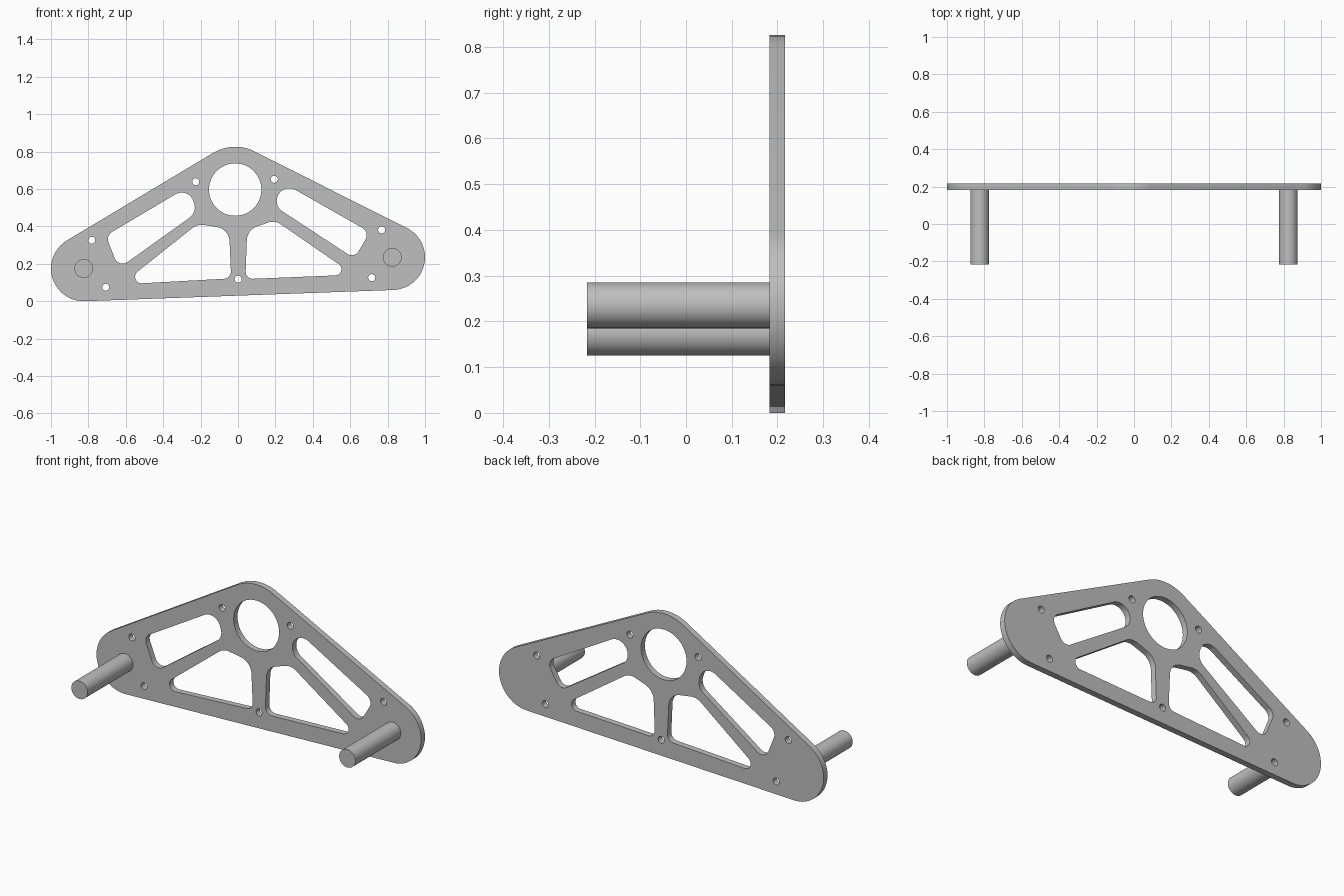
import bpy
import bmesh
from math import cos, sin, pi, radians
from mathutils import Vector
from mathutils.geometry import convex_hull_2d

if "Cube" in bpy.data.objects:
    bpy.data.objects.remove(bpy.data.objects["Cube"], do_unlink=True)

grey = bpy.data.materials.new("plain_grey")
grey.use_nodes = True
colour = (0.52, 0.52, 0.52, 1)
grey.diffuse_color = colour
grey.node_tree.nodes["Principled BSDF"].inputs["Base Color"].default_value = colour


def wrap(circles, steps=48):
    """Outline stretched like a belt around circles given as (x, z, radius)."""
    points = [Vector((x + r * cos(2 * pi * i / steps), z + r * sin(2 * pi * i / steps)))
              for x, z, r in circles for i in range(steps)]
    return [points[i] for i in convex_hull_2d(points)]


def finish(obj):
    obj.data.materials.clear()
    obj.data.materials.append(grey)
    bpy.ops.object.select_all(action='DESELECT')
    obj.select_set(True)
    bpy.context.view_layer.objects.active = obj
    bpy.ops.object.shade_smooth_by_angle(angle=radians(30))


def make_plate(name, outlines, y, thickness):
    """Filled flat curve with openings, thickened and turned upright."""
    curve = bpy.data.curves.new(name, 'CURVE')
    curve.dimensions = '2D'
    curve.fill_mode = 'BOTH'
    curve.extrude = thickness / 2
    for outline in outlines:
        spline = curve.splines.new('POLY')
        spline.points.add(len(outline) - 1)
        for point, p in zip(spline.points, outline):
            point.co = (p.x, p.y, 0, 1)
        spline.use_cyclic_u = True
    obj = bpy.data.objects.new(name, curve)
    bpy.context.collection.objects.link(obj)
    obj.rotation_euler.x = pi / 2
    obj.location.y = y
    bpy.ops.object.select_all(action='DESELECT')
    obj.select_set(True)
    bpy.context.view_layer.objects.active = obj
    bpy.ops.object.convert(target='MESH')
    obj = bpy.context.object
    bm = bmesh.new()
    bm.from_mesh(obj.data)
    bmesh.ops.remove_doubles(bm, verts=bm.verts, dist=0.0001)
    bmesh.ops.recalc_face_normals(bm, faces=bm.faces)
    bm.to_mesh(obj.data)
    bm.free()
    finish(obj)


# Rounded triangular plate: rim, bearing hole, slots, lower pockets, screw holes
rim = [(-0.825, 0.175, 0.175), (0.825, 0.235, 0.175), (-0.015, 0.597, 0.229)]
bearing_hole = [(-0.015, 0.597, 0.14)]
right_slot = [(-0.301, 0.516, 0.065), (-0.296, 0.5, 0.065),
              (-0.651, 0.332, 0.045), (-0.617, 0.246, 0.045)]
left_slot = [(0.274, 0.537, 0.067), (0.643, 0.353, 0.045), (0.608, 0.289, 0.043)]
right_pocket = [(-0.194, 0.329, 0.08), (-0.125, 0.318, 0.08),
                (-0.076, 0.158, 0.038), (-0.515, 0.131, 0.035)]
left_pocket = [(0.186, 0.35, 0.075), (0.127, 0.324, 0.08),
               (0.079, 0.158, 0.038), (0.52, 0.171, 0.033)]
screws = [(-0.226, 0.639), (-0.782, 0.326), (-0.707, 0.075), (0.001, 0.118),
          (0.715, 0.126), (0.768, 0.382), (0.194, 0.652)]

outlines = [wrap(c) for c in (rim, bearing_hole, right_slot, left_slot,
                              right_pocket, left_pocket)]
outlines += [wrap([(x, z, 0.019)], 20) for x, z in screws]
make_plate("side_plate", outlines, 0.2, 0.034)

# Spacer pins standing out from the front of the plate
for name, x, z in (("right_pin", -0.825, 0.175), ("left_pin", 0.825, 0.235)):
    bpy.ops.mesh.primitive_cylinder_add(vertices=40, radius=0.05, depth=0.402,
                                        location=(x, -0.016, z),
                                        rotation=(pi / 2, 0, 0))
    pin = bpy.context.object
    pin.name = name
    finish(pin)
